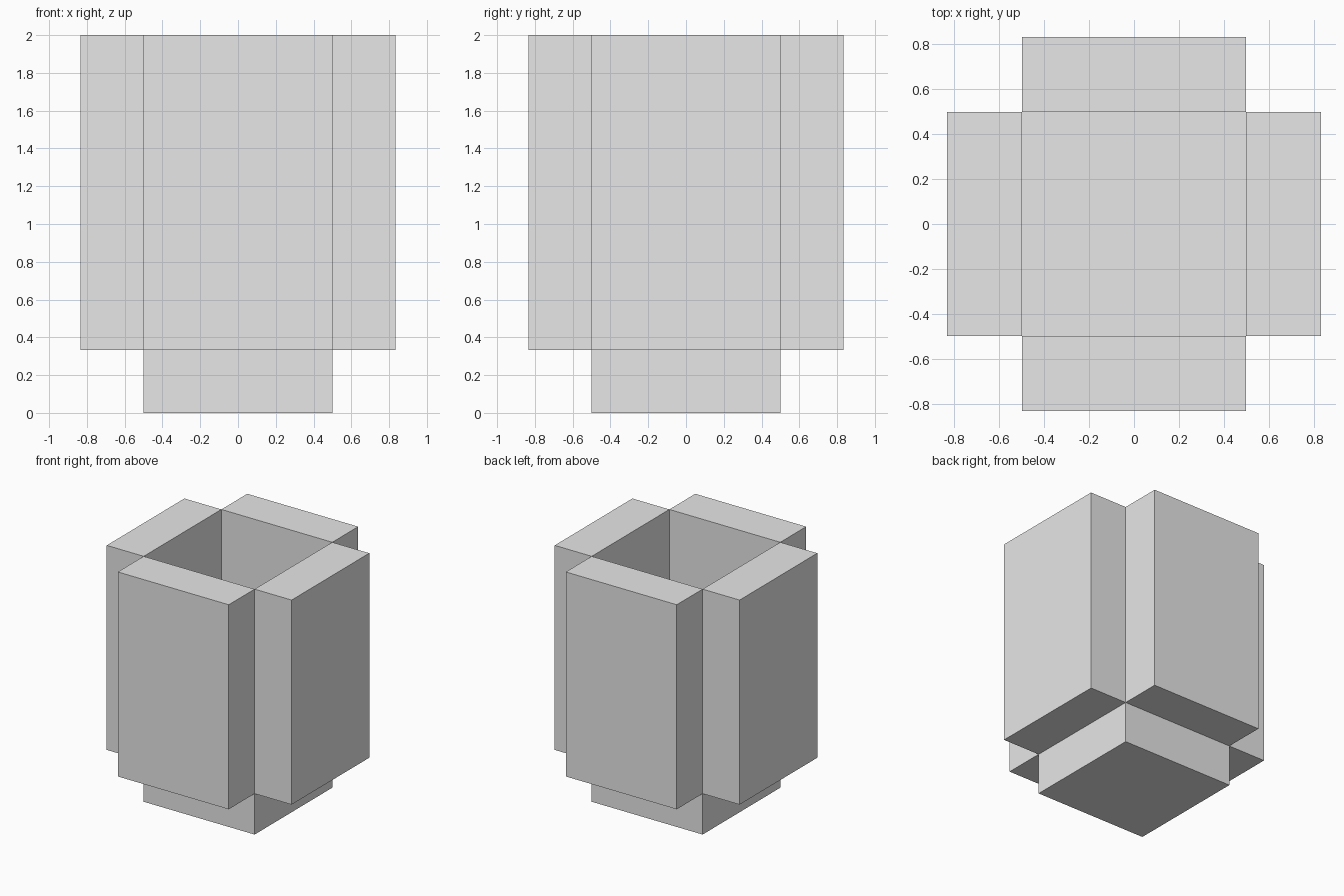
import bpy
from math import radians
from mathutils import Matrix, Vector

cube = bpy.data.objects.get("Cube")
if cube:
    bpy.data.objects.remove(cube, do_unlink=True)

WIDTH = 1.0          # inner square opening
THICK = 1 / 3        # wall and base thickness
HEIGHT = 2.0

grey = bpy.data.materials.new("light_grey")
grey.use_nodes = True
grey.diffuse_color = (0.8, 0.8, 0.8, 1)
grey.node_tree.nodes["Principled BSDF"].inputs["Base Color"].default_value = (0.8, 0.8, 0.8, 1)


def box(name, size, centre, turn=0):
    """Box with its size and position baked in, turned about the z axis."""
    bpy.ops.mesh.primitive_cube_add(size=1)
    obj = bpy.context.object
    obj.name = name
    obj.data.transform(Matrix.Rotation(radians(turn), 4, "Z")
                       @ Matrix.Translation(Vector(centre))
                       @ Matrix.Diagonal((*size, 1)))
    obj.data.materials.append(grey)
    return obj


# Square base, whose top is the floor of the opening
box("base", (WIDTH, WIDTH, THICK), (0, 0, THICK / 2))

# Four thick walls that meet only at their inner corners
wall_size = (WIDTH, THICK, HEIGHT - THICK)
wall_centre = (0, -(WIDTH + THICK) / 2, (HEIGHT + THICK) / 2)
for i, side in enumerate(("front", "left", "back", "right")):
    box(side + "_wall", wall_size, wall_centre, 90 * i)
